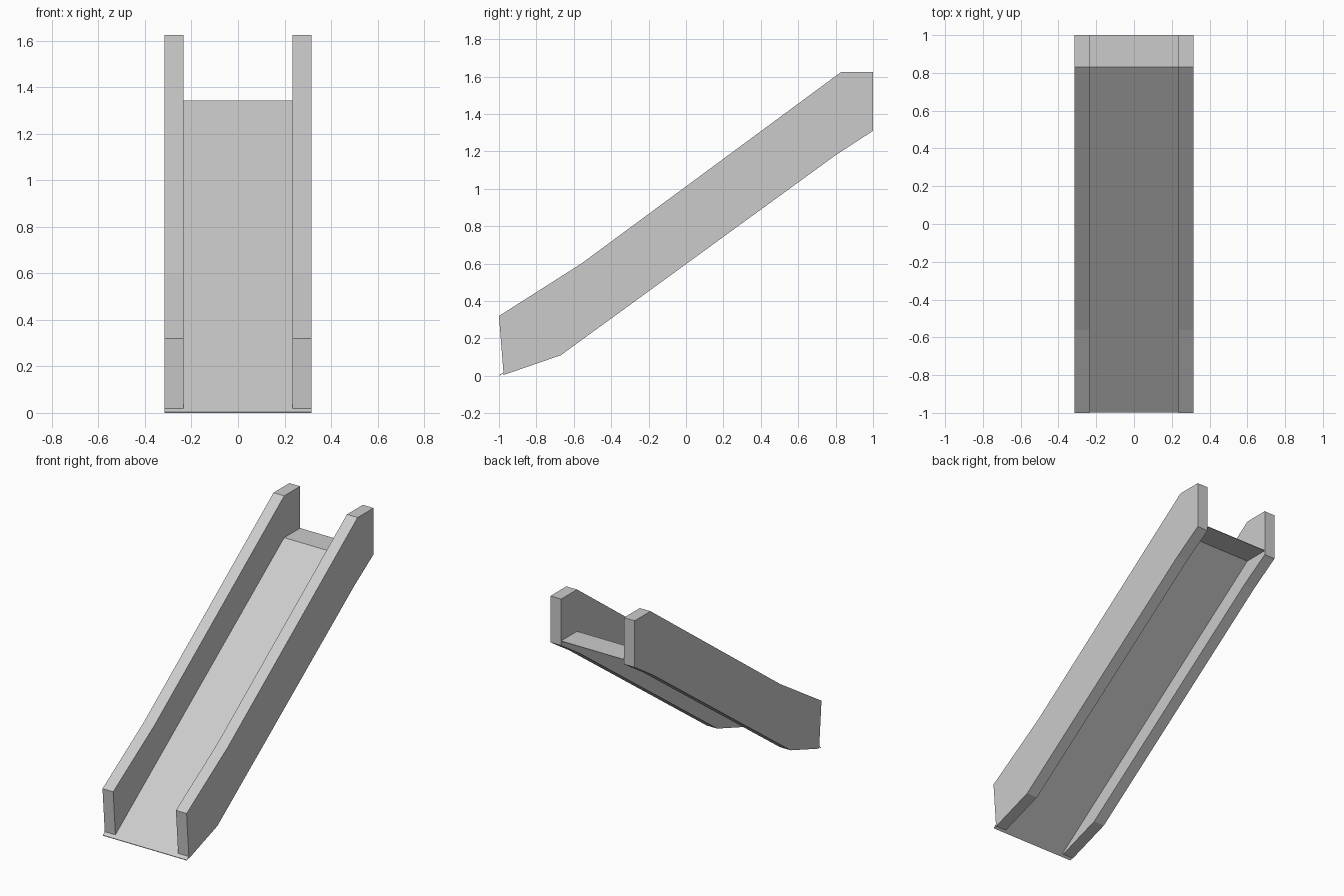
import bpy, bmesh

cube = bpy.data.objects.get("Cube")
if cube:
    bpy.data.objects.remove(cube, do_unlink=True)

grey = bpy.data.materials.new("light_grey")
grey.use_nodes = True
colour = (0.6, 0.6, 0.6, 1)
grey.diffuse_color = colour
grey.node_tree.nodes["Principled BSDF"].inputs["Base Color"].default_value = colour


def extrude_profile(name, points, x0, x1):
    """Prism of a closed side profile (y, z) between two x positions."""
    bm = bmesh.new()
    face = bm.faces.new([bm.verts.new((x0, y, z)) for y, z in points])
    moved = bmesh.ops.extrude_face_region(bm, geom=[face])["geom"]
    verts = [v for v in moved if isinstance(v, bmesh.types.BMVert)]
    bmesh.ops.translate(bm, verts=verts, vec=(x1 - x0, 0, 0))
    bmesh.ops.recalc_face_normals(bm, faces=bm.faces)
    mesh = bpy.data.meshes.new(name)
    bm.to_mesh(mesh)
    bm.free()
    mesh.materials.append(grey)
    obj = bpy.data.objects.new(name, mesh)
    bpy.context.collection.objects.link(obj)
    return obj


HALF_WIDTH, INNER = 0.315, 0.235

# Side rails: straight slabs with a kinked lower end and a level top end
rail = [(-1, 0.32), (-0.975, 0.005), (-0.67, 0.11), (0.8, 1.18),
        (1, 1.31), (1, 1.625), (0.83, 1.625), (-0.56, 0.6)]
for side, sign in (("left", 1), ("right", -1)):
    extrude_profile(side + "_rail", rail, sign * INNER, sign * HALF_WIDTH)

# Sliding bed: thin sheet with a short level platform at the top
THIN = 0.004
top = [(-0.997, THIN), (0.83, 1.342), (1, 1.342)]
bed = top + [(y, z - THIN) for y, z in reversed(top)]
extrude_profile("slide_bed", bed, -HALF_WIDTH, HALF_WIDTH)
